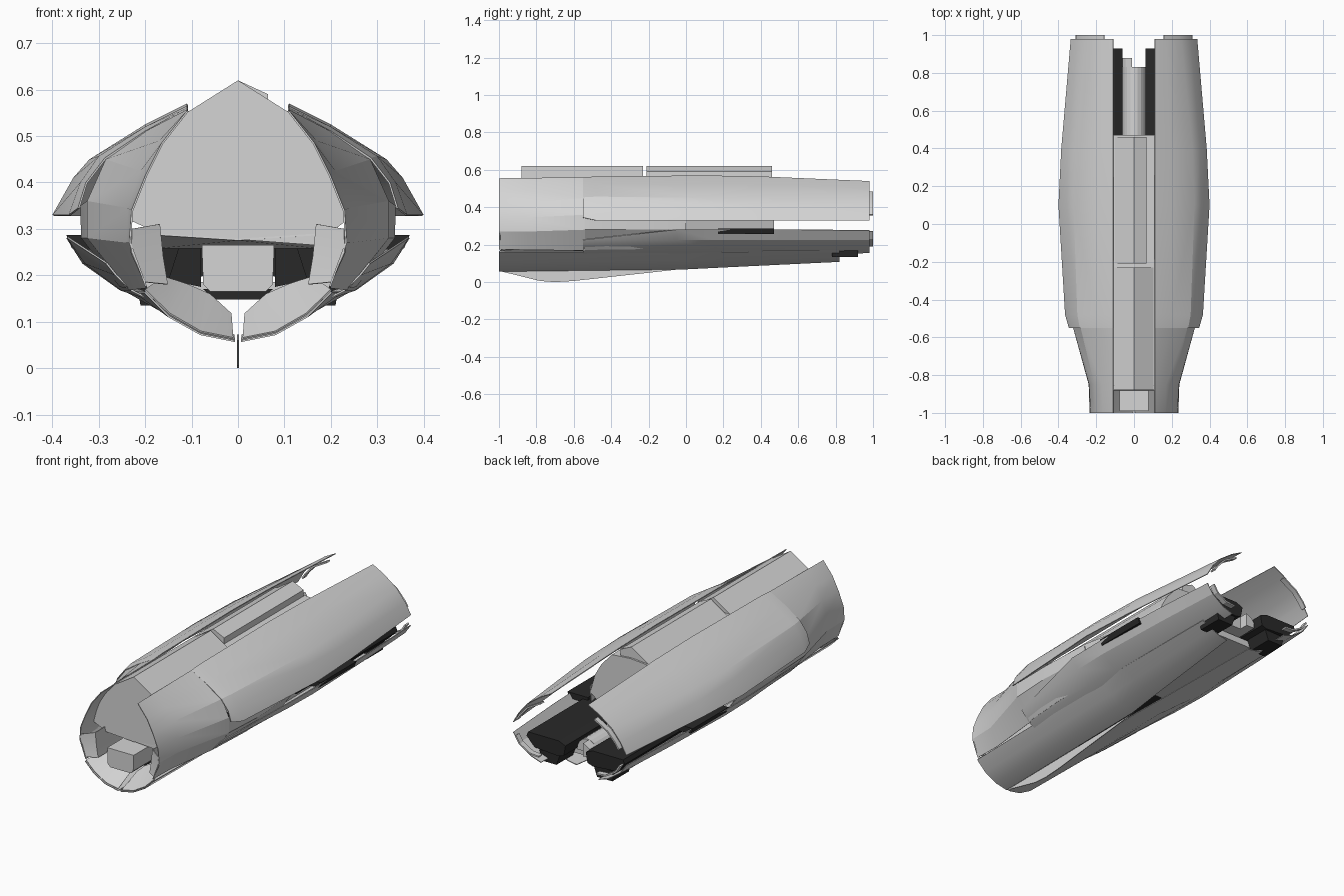
import bpy, bmesh, math

def material(name, v):
    m = bpy.data.materials.new(name)
    m.diffuse_color = (v, v, v, 1)
    return m

GREY = material("hull_grey", 0.66)
DARK = material("dark_metal", 0.022)


def finish(name, bm, mat, smooth):
    bmesh.ops.recalc_face_normals(bm, faces=bm.faces)
    me = bpy.data.meshes.new(name)
    bm.to_mesh(me)
    bm.free()
    me.materials.append(mat)
    ob = bpy.data.objects.new(name, me)
    bpy.context.collection.objects.link(ob)
    if smooth:
        bpy.ops.object.select_all(action='DESELECT')
        ob.select_set(True)
        bpy.context.view_layer.objects.active = ob
        bpy.ops.object.shade_smooth_by_angle(angle=math.radians(20))
    return ob


def shell(name, sections, thick=0.004, mat=GREY):
    """Thin open skin lofted through (y, [(x, z)...]) sections, on both sides."""
    for side, sx in (("right", 1), ("left", -1)):
        bm = bmesh.new()
        rows = [[bm.verts.new((sx * x, y, z)) for x, z in pts] for y, pts in sections]
        for a, b in zip(rows, rows[1:]):
            for i in range(len(a) - 1):
                f = bm.faces.new((a[i], a[i + 1], b[i + 1], b[i]))
                if sx < 0:
                    f.normal_flip()
        bm.normal_update()
        bmesh.ops.solidify(bm, geom=bm.faces[:], thickness=thick)
        finish(side + "_" + name, bm, mat, True)


def prism(name, pts, y0, y1, mat=GREY, mirror=False):
    """Solid with an (x, z) outline pushed from y0 to y1."""
    for side, sx in ((("right_", 1), ("left_", -1)) if mirror else (("", 1),)):
        bm = bmesh.new()
        a = [bm.verts.new((sx * x, y0, z)) for x, z in pts]
        b = [bm.verts.new((sx * x, y1, z)) for x, z in pts]
        n = len(pts)
        bm.faces.new(a)
        bm.faces.new(b[::-1])
        for i in range(n):
            bm.faces.new((a[i], a[(i + 1) % n], b[(i + 1) % n], b[i]))
        finish(side + name, bm, mat, False)


# flared nose skin
shell("nose_shell", [
    (-1, [(.11, .555), (.165, .485), (.2, .415), (.23, .34), (.235, .27), (.2, .175)]),
    (-.85, [(.11, .557), (.17, .49), (.21, .425), (.238, .345), (.24, .27), (.2, .172)]),
    (-.54, [(.11, .56), (.2, .51), (.285, .45), (.325, .36), (.325, .28), (.235, .168)]),
])

# upper wings
shell("upper_wing", [
    (-.55, [(.11, .56), (.2, .511), (.287, .453), (.328, .4), (.345, .345)]),
    (-.48, [(.11, .565), (.2, .52), (.3, .457), (.34, .4), (.365, .33)]),
    (.1, [(.11, .57), (.2, .525), (.32, .45), (.355, .41), (.4, .33)]),
    (.4, [(.11, .565), (.195, .52), (.31, .45), (.35, .4), (.385, .33)]),
    (.98, [(.11, .54), (.175, .505), (.25, .45), (.3, .39), (.335, .33)]),
])

# recessed side wall between wing and lower hull
shell("side_wall", [
    (-.54, [(.325, .36), (.325, .28), (.24, .172)]),
    (-.3, [(.34, .35), (.338, .28), (.255, .175)]),
    (0, [(.33, .35), (.32, .28), (.25, .18)]),
])
shell("inner_side", [
    (0, [(.33, .35), (.3, .27)]),
    (.47, [(.24, .35), (.23, .25)]),
])

# lower hull skins
shell("lower_hull", [
    (-.55, [(.285, .225), (.265, .2), (.23, .166), (.17, .135)]),
    (-.05, [(.368, .28), (.33, .225), (.25, .166), (.17, .14)]),
    (.15, [(.37, .28), (.335, .225), (.255, .168), (.17, .14)]),
    (.6, [(.355, .28), (.32, .225), (.245, .172), (.17, .145)]),
    (.98, [(.335, .275), (.3, .225), (.23, .175), (.17, .155)]),
])

# belly skins, parting toward the tail
shell("belly", [
    (-1, [(.006, .06), (.08, .075), (.148, .113), (.2, .165)]),
    (0, [(.008, .072), (.09, .09), (.155, .12), (.22, .165)]),
    (.2, [(.025, .082), (.1, .1), (.16, .125), (.235, .165)]),
    (.82, [(.07, .112), (.12, .12), (.17, .14), (.23, .168)]),
])

# keel fin
bm = bmesh.new()
keel = [(-1, .06), (-.78, .006), (-.7, 0), (-.6, .006), (0, .072)]
r = [bm.verts.new((.002, y, z)) for y, z in keel]
l = [bm.verts.new((-.002, y, z)) for y, z in keel]
bm.faces.new(r)
bm.faces.new(l[::-1])
for i in range(len(keel)):
    j = (i + 1) % len(keel)
    bm.faces.new((r[i], r[j], l[j], l[i]))
finish("keel_fin", bm, GREY, False)

# central body with its two roof sections
prism("central_body", [(0, .562), (.108, .554), (.17, .486), (.208, .42), (.236, .32), (.165, .265),
                       (-.17, .29), (-.236, .32), (-.208, .42), (-.17, .486), (-.108, .554)], -.88, .47)
prism("front_roof", [(0, .62), (.108, .552), (-.108, .552)], -.88, -.23)
prism("rear_roof", [(0, .62), (.065, .59), (.065, .555), (-.1, .555)], -.21, .46)
shell("body_underside", [(-.88, [(0, .279), (.17, .29)]), (-.6, [(0, .262), (.17, .262)])])

# nose interior: central block, with ramps rising inward from the rim
prism("nose_block", [(-.078, .265), (.078, .265), (.075, .18), (.06, .165), (-.06, .165), (-.075, .18)],
      -.99, -.2)
prism("under_beam", [(-.075, .17), (.075, .17), (.05, .148), (-.05, .148)], -.85, .1, DARK)
shell("nose_cheek", [
    (-.995, [(.23, .3), (.232, .25), (.203, .185)]),
    (-.96, [(.172, .31), (.165, .24), (.155, .18)]),
    (-.6, [(.172, .31), (.165, .24), (.155, .18)]),
])
ramp = [(.014, .118), (.06, .16), (.11, .182), (.16, .198)]
shell("nose_floor", [
    (-.995, [(.01, .066), (.08, .08), (.146, .118), (.2, .17)]), (-.87, ramp), (-.6, ramp)])

# dark engine beds at the tail
prism("engine_bed", [(.06, .255), (.1, .272), (.28, .272), (.29, .25), (.24, .2), (.1, .19), (.07, .2)],
      .15, .93, DARK, True)
prism("engine_bed_shoulder", [(.25, .287), (.37, .287), (.358, .258), (.25, .25)], .17, .47, DARK, True)
prism("engine_foot", [(.1, .19), (.22, .19), (.21, .135), (.12, .135)], .78, .92, DARK, True)
prism("nose_vent", [(.08, .265), (.125, .268), (.15, .19), (.08, .175)], -.6, .16, DARK, True)

# tail floor plate and rounded fairing between the beds
prism("tail_floor", [(-.2, .185), (.2, .185), (.19, .15), (-.19, .15)], .1, .78)
arc = [(.062 * math.cos(math.pi * i / 10), .2 + .07 * math.sin(math.pi * i / 10)) for i in range(11)]
prism("tail_fairing", arc, .47, .83)
prism("tail_fairing_tip", [(-.06, .23), (-.045, .25), (-.01, .27), (-.01, .2), (-.06, .2)], .83, .88)

# exhaust lips
for name, pts in (("upper_exhaust_lip", [(.16, .485), (.24, .44), (.285, .39), (.305, .36)]),
                  ("lower_exhaust_lip", [(.31, .27), (.285, .23), (.225, .195), (.17, .19)])):
    shell(name, [(.97, pts), (1, pts)], .008)
